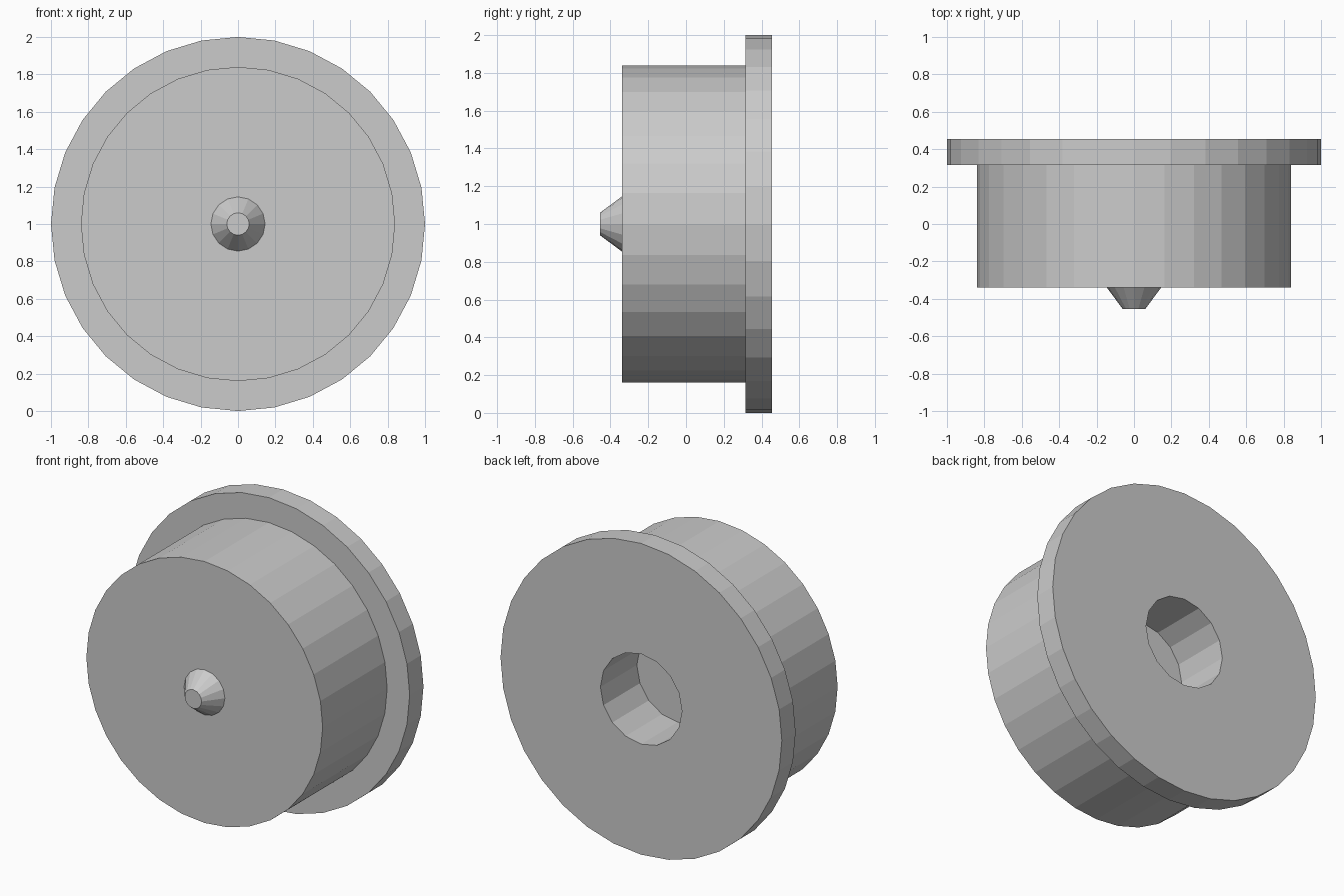
import bpy
from math import pi

if "Cube" in bpy.data.objects:
    bpy.data.objects.remove(bpy.data.objects["Cube"])


def turned(name, r_front, r_back, y_front, y_back, sides):
    """Straight or tapered disc lying along y, with a corner at the top."""
    bpy.ops.mesh.primitive_cone_add(
        vertices=sides, radius1=r_back, radius2=r_front,
        depth=y_back - y_front,
        location=(0, (y_front + y_back) / 2, 1), rotation=(pi / 2, 0, 0))
    ob = bpy.context.object
    ob.name = name
    return ob


# Main drum, wide rear flange and tapered hub nub
drum = turned("wheel_drum", 0.84, 0.84, -0.34, 0.315, 32)
flange = turned("wheel_flange", 1.0, 1.0, 0.315, 0.455, 32)
nub = turned("hub_nub", 0.06, 0.145, -0.455, -0.34, 16)

# Blind axle hole in the back, cut through the flange into the drum
cutter = turned("axle_hole_cutter", 0.29, 0.29, 0.085, 0.6, 16)
cutter.hide_render = True
cutter.hide_set(True)
for part in (drum, flange):
    mod = part.modifiers.new("axle_hole", 'BOOLEAN')
    mod.operation = 'DIFFERENCE'
    mod.solver = 'EXACT'
    mod.object = cutter
